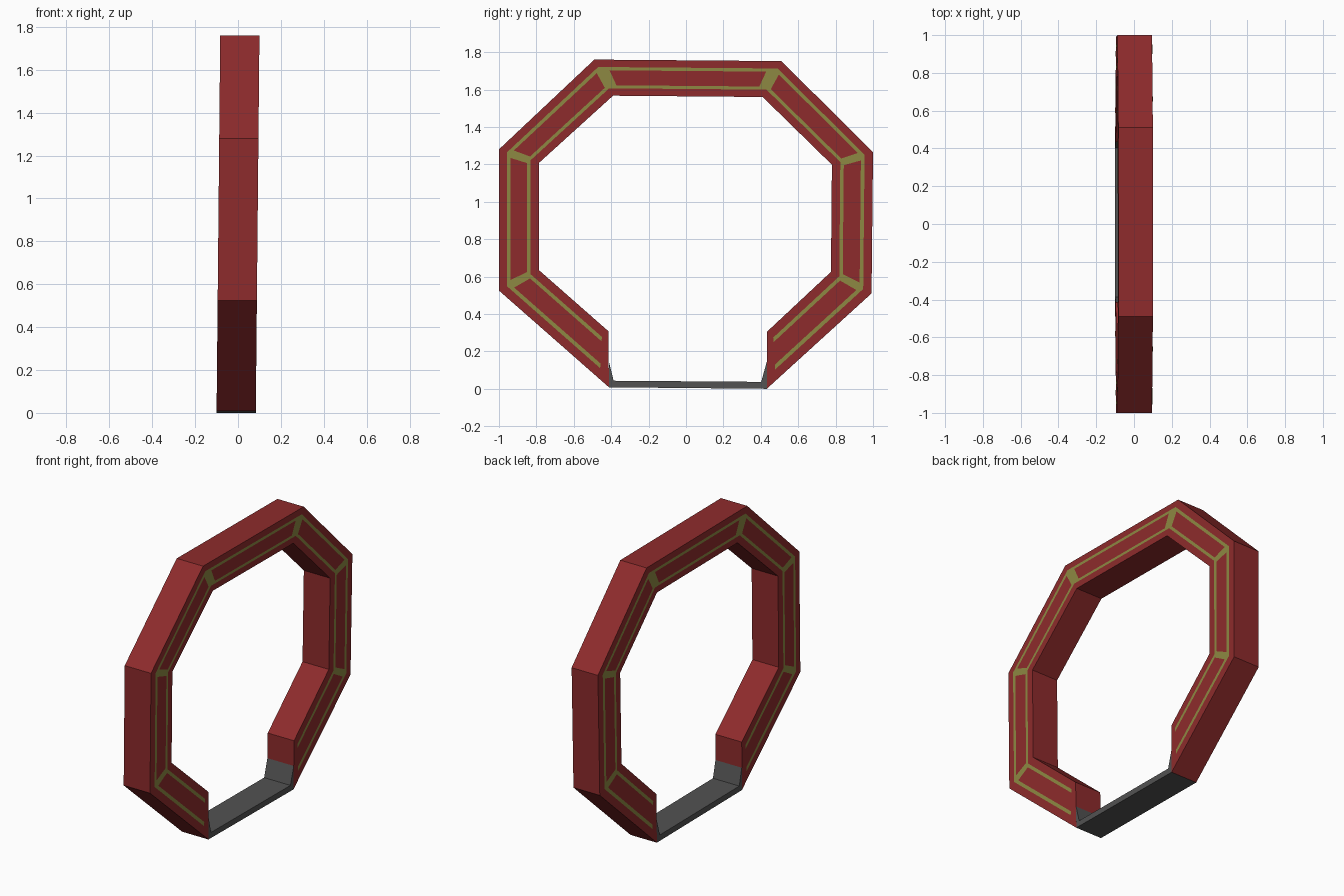
import bpy, bmesh
from mathutils import Vector

if "Cube" in bpy.data.objects:
    bpy.data.objects.remove(bpy.data.objects["Cube"])

OUTER = [(-.412, .008), (-1, .525), (-1, 1.28), (-.49, 1.76),
         (.51, 1.752), (1, 1.265), (.992, .51), (.432, 0)]
INNER = [(-.415, .308), (-.787, .635), (-.787, 1.207), (-.39, 1.567),
         (.41, 1.56), (.78, 1.198), (.775, .625), (.434, .306)]
HALF = .0915


def material(name, rgb):
    m = bpy.data.materials.new(name)
    m.diffuse_color = (*rgb, 1)
    m.use_nodes = True
    m.node_tree.nodes["Principled BSDF"].inputs["Base Color"].default_value = m.diffuse_color
    return m


def point(p, x):
    # slight sideways lean of the whole ring
    return (x - .0085 + .017 * p[1] / 1.76, p[0], p[1])


def finish(bm, name, mat):
    mesh = bpy.data.meshes.new(name)
    bm.to_mesh(mesh)
    bm.free()
    mesh.materials.append(mat)
    ob = bpy.data.objects.new(name, mesh)
    bpy.context.collection.objects.link(ob)


def add_prism(bm, profile, x0, x1):
    a = [bm.verts.new(point(p, x0)) for p in profile]
    b = [bm.verts.new(point(p, x1)) for p in profile]
    bm.faces.new(a)
    bm.faces.new(b[::-1])
    n = len(profile)
    for i in range(n):
        bm.faces.new((a[i], b[i], b[(i + 1) % n], a[(i + 1) % n]))
    bmesh.ops.recalc_face_normals(bm, faces=bm.faces)


red = material("red", (.27, .024, .025))
olive = material("olive", (.27, .25, .055))
grey = material("dark_grey", (.085, .085, .085))

# Open octagonal ring
bm = bmesh.new()
add_prism(bm, OUTER + INNER[::-1], -HALF, HALF)
finish(bm, "ring", red)

# Floor plate with wedge ends
bm = bmesh.new()
add_prism(bm, [OUTER[0], OUTER[-1], (.433, .148), (.402, .037),
               (-.387, .043), (-.413, .148)], -HALF, HALF)
finish(bm, "floor_plate", grey)


def across(i, t):
    return Vector(OUTER[i]).lerp(Vector(INNER[i]), t)


def strip(bm, i, s0, s1, t0, t1, side):
    # quad on segment i: s runs along the segment, t from outer to inner edge
    quad = [across(i, t).lerp(across(i + 1, t), s)
            for s, t in ((s0, t0), (s1, t0), (s1, t1), (s0, t1))]
    verts = [bm.verts.new(point(p, side * (HALF + .0015))) for p in quad]
    face = bm.faces.new(verts)
    face.normal_update()
    if face.normal.x * side < 0:
        face.normal_flip()


# Stripe pairs and corner patches on both faces
bm = bmesh.new()
for side in (-1, 1):
    for i in range(7):
        start = .085 if i == 0 else 0
        end = .915 if i == 6 else 1
        for t0, t1 in ((.205, .295), (.71, .795)):
            strip(bm, i, start, end, t0, t1, side)
        w = .055 if i == 3 else .035
        if i > 0:
            strip(bm, i, 0, w, .295, .71, side)
        if i < 6:
            strip(bm, i, 1 - w, 1, .295, .71, side)
finish(bm, "side_stripes", olive)
